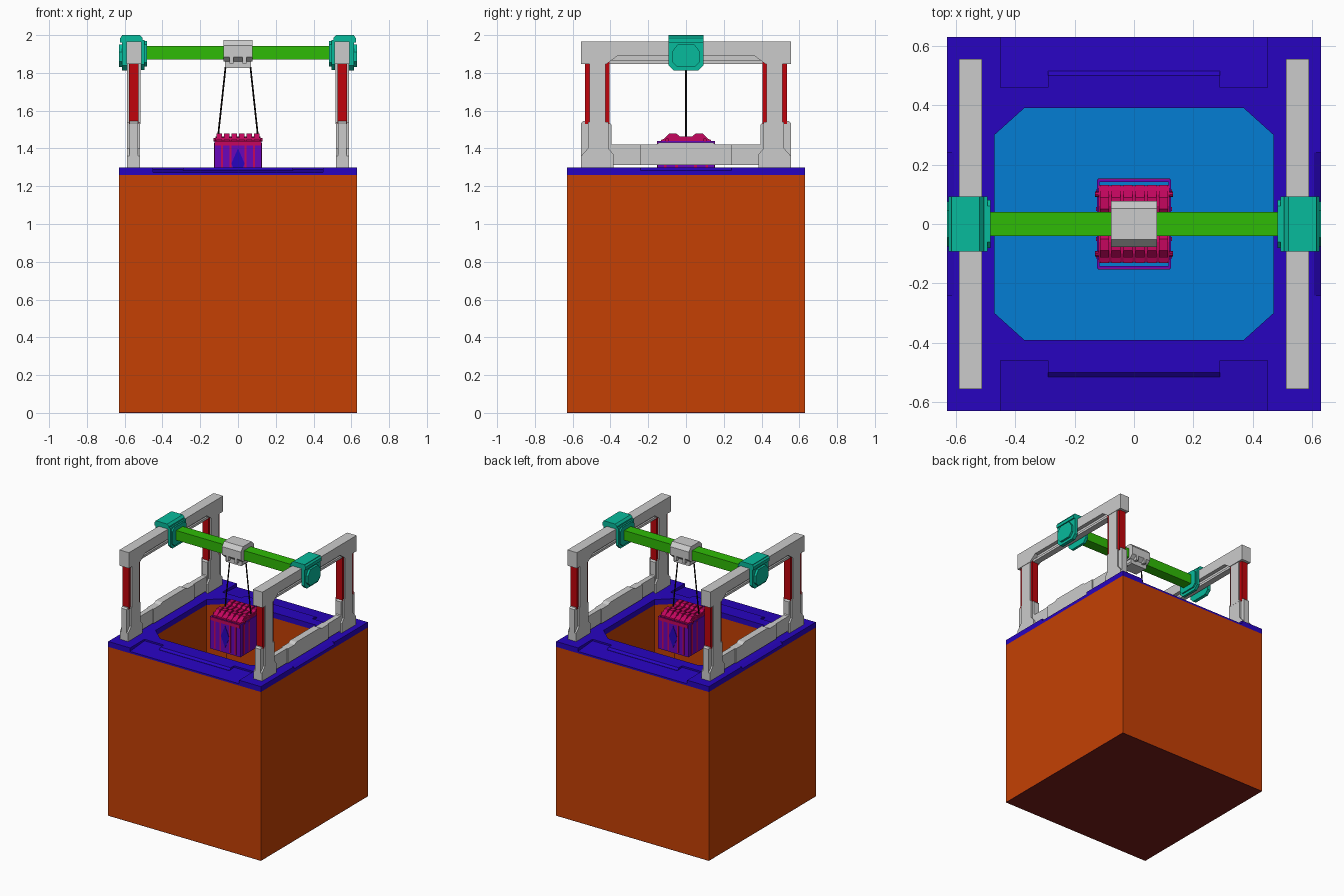
import bpy, bmesh, math
from mathutils import Vector

if "Cube" in bpy.data.objects:
    bpy.data.objects.remove(bpy.data.objects["Cube"])


def mat(name, r, g, b):
    m = bpy.data.materials.new(name)
    m.diffuse_color = tuple((c / 255) ** 2.2 for c in (r, g, b)) + (1,)
    m.use_nodes = True
    m.node_tree.nodes["Principled BSDF"].inputs["Base Color"].default_value = m.diffuse_color
    return m


ORANGE = mat("orange", 195, 66, 12)
DARK_RED = mat("dark_red", 120, 35, 30)
INDIGO = mat("indigo", 44, 12, 190)
BLUE = mat("blue", 12, 125, 210)
GREEN = mat("green", 50, 185, 14)
TEAL = mat("teal", 16, 185, 155)
RED = mat("red", 190, 12, 20)
MAGENTA = mat("magenta", 195, 14, 95)
PURPLE = mat("purple", 105, 15, 185)
BLACK = mat("black", 25, 20, 20)


def prism(name, pts, axis, lo, hi, m=None):
    """Extrude a 2D outline along x (pts are y,z), y (x,z) or z (x,y)."""
    def place(p, d):
        return {"x": (d, p[0], p[1]), "y": (p[0], d, p[1]), "z": (p[0], p[1], d)}[axis]
    bm = bmesh.new()
    a = [bm.verts.new(place(p, lo)) for p in pts]
    b = [bm.verts.new(place(p, hi)) for p in pts]
    bm.faces.new(a)
    bm.faces.new(b)
    n = len(pts)
    for i in range(n):
        bm.faces.new((a[i], a[(i + 1) % n], b[(i + 1) % n], b[i]))
    bmesh.ops.recalc_face_normals(bm, faces=bm.faces)
    me = bpy.data.meshes.new(name)
    bm.to_mesh(me)
    bm.free()
    ob = bpy.data.objects.new(name, me)
    bpy.context.collection.objects.link(ob)
    if m:
        me.materials.append(m)
    return ob


def box(name, x0, x1, y0, y1, z0, z1, m=None):
    return prism(name, [(x0, y0), (x1, y0), (x1, y1), (x0, y1)], "z", z0, z1, m)


def mirror(ob, x=False, y=False):
    md = ob.modifiers.new("mirror", "MIRROR")
    md.use_axis = (x, y, False)
    md.use_mirror_merge = False
    return ob


def cut(ob, cutter):
    cutter.hide_render = True
    cutter.hide_viewport = False
    cutter.display_type = "WIRE"
    md = ob.modifiers.new("cut", "BOOLEAN")
    md.operation = "DIFFERENCE"
    md.solver = "EXACT"
    md.object = cutter
    return ob


def sym(half):
    """Complete an outline that is symmetric about its first axis value 0."""
    return half + [(-a, b) for a, b in reversed(half)]


def rod(name, p, q, r, m, sides=8):
    p, q = Vector(p), Vector(q)
    bpy.ops.mesh.primitive_cylinder_add(vertices=sides, radius=r, depth=(q - p).length, location=(0, 0, 0))
    ob = bpy.context.object
    ob.name = name
    rot = (q - p).to_track_quat("Z", "Y").to_matrix().to_4x4()
    rot.translation = (p + q) / 2
    ob.data.transform(rot)
    ob.data.materials.append(m)
    return ob


W = 0.63
octagon = sym([(0.37, -0.39), (0.47, -0.30), (0.47, 0.30), (0.37, 0.39)])

# Ground block with octagonal shaft
block = box("ground_block", -W, W, -W, W, 0.004, 1.26, ORANGE)
cut(block, prism("shaft_cutter", octagon, "z", 0.03, 1.4))
box("block_underside", -W, W, -W, W, 0, 0.004, DARK_RED)
prism("shaft_floor", octagon, "z", 0.028, 0.034, BLUE)

# Rim plate with sloped recesses and raised steps
plate = box("rim_plate", -W, W, -W, W, 1.26, 1.30, INDIGO)
cut(plate, prism("rim_hole_cutter", octagon, "z", 1.2, 1.4))
slope = [(-0.65, 1.272), (-0.46, 1.288), (-0.46, 1.35), (-0.65, 1.35)]
for s, side in ((1, "front"), (-1, "back")):
    cut(plate, prism(side + "_slope_cutter", [(s * a, b) for a, b in slope], "x", -0.45, 0.45))
for s, side in ((1, "right"), (-1, "left")):
    lip = [(s * a, b) for a, b in ((0.605, 1.301), (0.65, 1.27), (0.65, 1.35), (0.605, 1.35))]
    cut(plate, prism(side + "_slope_cutter", lip, "y", -0.24, 0.24))
mirror(prism("rim_step", [(-0.515, 1.27), (-0.515, 1.286), (-0.50, 1.30), (-0.44, 1.30), (-0.44, 1.27)],
             "x", -0.29, 0.29, INDIGO), y=True)

# Side frames: lower rail, pillar feet, red posts, grey strips
rail = sym([(0.42, 1.312), (0.42, 1.46), (0.39, 1.42), (0.24, 1.42), (0.21, 1.405)])
mirror(prism("lower_rail", rail, "x", 0.535, 0.572), x=True)
mirror(prism("lower_rail_boss", sym([(0.24, 1.312), (0.24, 1.42), (0.16, 1.42), (0.14, 1.432)]),
             "x", 0.528, 0.58), x=True)
foot = [(0.395, 1.295), (0.555, 1.295), (0.555, 1.535), (0.545, 1.545), (0.415, 1.545), (0.395, 1.525)]
mirror(prism("pillar_foot", foot, "x", 0.53, 0.575), x=True, y=True)
shell = [(0.385, 1.295), (0.555, 1.295), (0.555, 1.36), (0.52, 1.40), (0.52, 1.54),
         (0.41, 1.54), (0.41, 1.40), (0.385, 1.37)]
for name, a, b in (("inner", 0.518, 0.53), ("outer", 0.575, 0.587)):
    mirror(prism(name + "_foot_plate", shell, "x", a, b), x=True, y=True)
mirror(box("red_post", 0.527, 0.578, 0.405, 0.535, 1.53, 1.86, RED), x=True, y=True)
for name, a, b in (("inner", 0.517, 0.528), ("outer", 0.577, 0.587)):
    mirror(box(name + "_post_strip", a, b, 0.425, 0.512, 1.53, 1.86), x=True, y=True)

# Top rails, with side grooves and a notched underside
mirror(box("top_rail", 0.512, 0.59, -0.555, 0.555, 1.89, 1.965), x=True)
mirror(box("top_rail_web", 0.54, 0.562, -0.555, 0.555, 1.852, 1.895), x=True)
end = [(0.36, 1.892), (0.42, 1.848), (0.555, 1.848), (0.555, 1.892)]
mirror(prism("top_rail_end", end, "x", 0.512, 0.59), x=True, y=True)
mirror(box("top_rail_flange", 0.528, 0.574, -0.45, 0.45, 1.848, 1.865), x=True)

# Teal end carriages straddling the top rails
side_outline = sym([(0.065, 1.812), (0.093, 1.84), (0.093, 2.0)])
mirror(prism("carriage_outer_jaw", side_outline, "x", 0.588, 0.614, TEAL), x=True)
mirror(prism("carriage_outer_face", sym([(0.045, 1.83), (0.075, 1.86), (0.075, 1.91), (0.045, 1.95)]),
             "x", 0.612, 0.63, TEAL), x=True)
cap = [(0.505, 1.962), (0.505, 1.985), (0.52, 2.0), (0.61, 2.0), (0.624, 1.985), (0.624, 1.962)]
mirror(prism("carriage_cap", cap, "y", -0.093, 0.093, TEAL), x=True)
mirror(prism("carriage_inner_jaw", sym([(0.065, 1.815), (0.093, 1.845), (0.093, 1.975)]),
             "x", 0.494, 0.514, TEAL), x=True)
mirror(prism("carriage_beam_socket", sym([(0.06, 1.835), (0.08, 1.855), (0.08, 1.95), (0.06, 1.97)]),
             "x", 0.483, 0.496, TEAL), x=True)

# Cross beam, trolley and hoist ropes
box("cross_beam", -0.49, 0.49, -0.04, 0.04, 1.87, 1.942, GREEN)
prism("trolley", sym([(0.05, 1.86), (0.078, 1.885), (0.078, 1.945), (0.052, 1.975)]), "x", -0.078, 0.078)
trolley_base = sym([(0.062, 1.825), (0.07, 1.835), (0.07, 1.87)])
prism("trolley_base", trolley_base, "y", -0.05, 0.05)
mirror(box("trolley_lug", 0.025, 0.045, -0.078, 0.078, 1.85, 1.90), x=True)
mirror(rod("hoist_rope", (0.066, 0, 1.83), (0.106, 0, 1.46), 0.0045, BLACK), x=True)

# Hanging crate: walls, core and ribbed lid
Z0 = 1.20
mirror(box("crate_face", -0.125, 0.125, 0.142, 0.15, Z0, 1.44, PURPLE), y=True)
mirror(box("crate_side", 0.117, 0.125, -0.15, 0.15, Z0, 1.44, PURPLE), x=True)
box("crate_core", -0.118, 0.118, -0.125, 0.125, Z0 + 0.005, 1.44, MAGENTA)
lid = sym([(0.13, 1.425), (0.13, 1.44), (0.10, 1.458), (0.06, 1.462), (0.035, 1.452)])
prism("crate_lid", lid, "x", -0.12, 0.12, MAGENTA)
rib = sym([(0.152, 1.405), (0.152, 1.425), (0.115, 1.452), (0.09, 1.478), (0.05, 1.478), (0.03, 1.462)])
rib = sym([(0.132, 1.43), (0.132, 1.445), (0.115, 1.452), (0.09, 1.478), (0.05, 1.478), (0.03, 1.462)])
for i in range(6):
    x = -0.1 + 0.04 * i
    prism(f"lid_rib_{i + 1}", rib, "x", x - 0.015, x + 0.015, MAGENTA)
mirror(rod("lid_knob", (0.115, 0.1, 1.445), (0.131, 0.1, 1.445), 0.009, MAGENTA), x=True, y=True)

# Crate bracing on all four sides
mirror(box("face_band", -0.122, 0.122, 0.15, 0.154, 1.415, 1.44, MAGENTA), y=True)
for i, x in enumerate((0.04, 0.085)):
    mirror(box(f"face_bar_{i + 1}", x - 0.006, x + 0.006, 0.15, 0.154, Z0 + 0.01, 1.43, MAGENTA), x=True, y=True)
mirror(prism("face_brace", [(0.0, 1.24), (0.035, 1.32), (0.0, 1.40), (-0.035, 1.32)], "y", 0.15, 0.153, INDIGO), y=True)
for i, y in enumerate((0.05, 0.11)):
    mirror(box(f"side_bar_{i + 1}", 0.125, 0.128, y - 0.007, y + 0.007, Z0 + 0.01, 1.43, MAGENTA), x=True, y=True)
